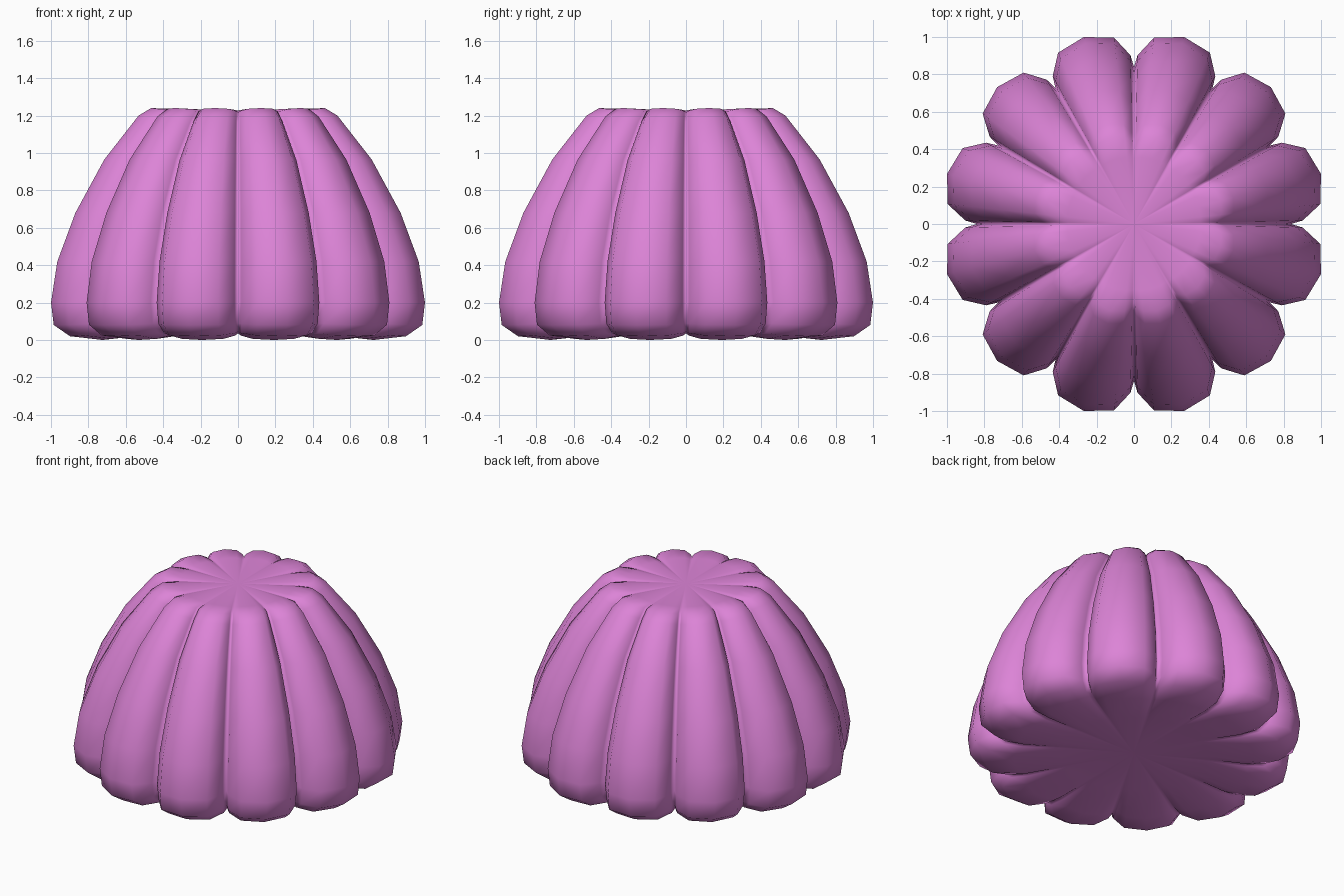
import bpy, bmesh, math

if "Cube" in bpy.data.objects:
    bpy.data.objects.remove(bpy.data.objects["Cube"])

LOBES = 12
# one lobe's cross-section: (angle from lobe centre in degrees, bulge 0 = groove, 1 = crest)
SECTION = [(-15, 0.0), (-13.8, 0.32), (-8.9, 0.83), (0, 1.0), (8.9, 0.83), (13.8, 0.32)]

# side profile: crest radius, crest z, groove radius, groove z
PROFILE = [
    (0.45, 0.035, 0.45, 0.035),
    (0.75, 0.00, 0.68, 0.035),
    (0.93, 0.02, 0.77, 0.045),
    (1.02, 0.08, 0.82, 0.09),
    (1.035, 0.20, 0.84, 0.20),
    (1.00, 0.42, 0.81, 0.42),
    (0.90, 0.68, 0.73, 0.68),
    (0.74, 0.965, 0.605, 0.96),
    (0.55, 1.20, 0.46, 1.16),
    (0.48, 1.24, 0.415, 1.215),
    (0.36, 1.235, 0.35, 1.225),
]

bm = bmesh.new()

# rings of the lobed body
rings = []
for rc, zc, rg, zg in PROFILE:
    ring = []
    for i in range(LOBES):
        for off, b in SECTION:
            a = math.radians(15 + 30 * i + off)
            r = rg + (rc - rg) * b
            z = zg + (zc - zg) * b
            ring.append(bm.verts.new((r * math.cos(a), r * math.sin(a), z)))
    rings.append(ring)

n = len(rings[0])
for lo, hi in zip(rings, rings[1:]):
    for i in range(n):
        j = (i + 1) % n
        bm.faces.new((lo[i], lo[j], hi[j], hi[i]))

# underside and top caps
bottom = bm.verts.new((0, 0, 0.038))
top = bm.verts.new((0, 0, 1.225))
for i in range(n):
    j = (i + 1) % n
    bm.faces.new((bottom, rings[0][j], rings[0][i]))
    bm.faces.new((top, rings[-1][i], rings[-1][j]))

for f in bm.faces:
    f.smooth = True
bmesh.ops.recalc_face_normals(bm, faces=bm.faces)
mesh = bpy.data.meshes.new("fluted_body")
bm.to_mesh(mesh)
bm.free()

mat = bpy.data.materials.new("orchid pink")
mat.diffuse_color = (0.72, 0.23, 0.68, 1)
mat.use_nodes = True
mat.node_tree.nodes["Principled BSDF"].inputs["Base Color"].default_value = mat.diffuse_color
mesh.materials.append(mat)
body = bpy.data.objects.new("fluted_body", mesh)
bpy.context.collection.objects.link(body)
